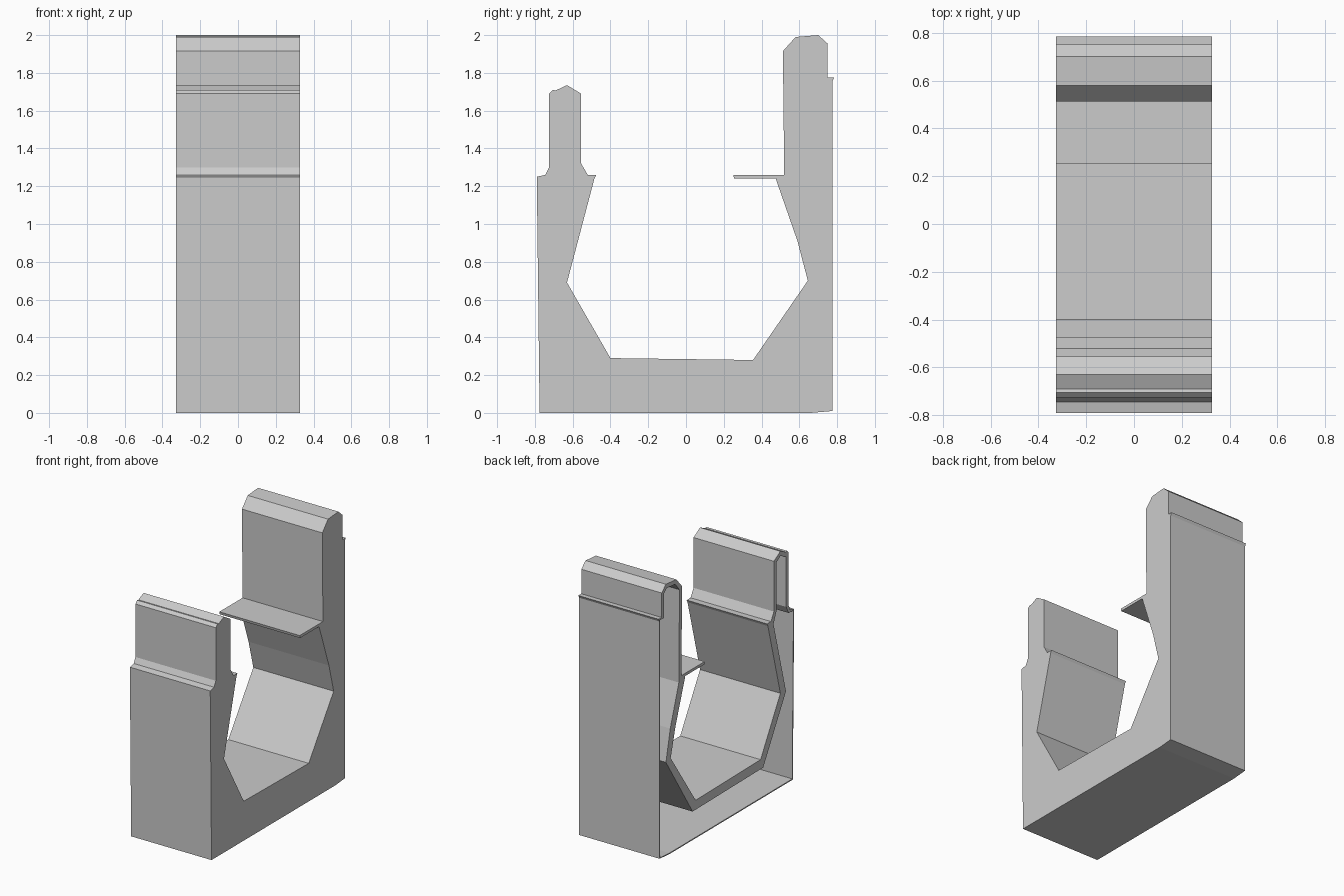
import bpy, bmesh


def prism(name, profile, x0, x1):
    """Extrude a (y, z) profile along x."""
    bm = bmesh.new()
    face = bm.faces.new([bm.verts.new((x0, y, z)) for y, z in profile])
    ext = bmesh.ops.extrude_face_region(bm, geom=[face])
    verts = [g for g in ext["geom"] if isinstance(g, bmesh.types.BMVert)]
    bmesh.ops.translate(bm, verts=verts, vec=(x1 - x0, 0, 0))
    bmesh.ops.recalc_face_normals(bm, faces=bm.faces)
    mesh = bpy.data.meshes.new(name)
    bm.to_mesh(mesh)
    bm.free()
    ob = bpy.data.objects.new(name, mesh)
    bpy.context.collection.objects.link(ob)
    return ob


HALF = 0.327

# Outer outline: base, tall rear post, shelf, cradle, short front post
outline = [
    (-0.775, 0), (0.66, 0), (0.775, 0.01), (0.775, 1.755), (0.785, 1.775),
    (0.75, 1.775), (0.75, 1.955), (0.70, 2.0), (0.58, 1.99), (0.513, 1.915),
    (0.52, 1.26), (0.25, 1.26), (0.255, 1.24), (0.475, 1.24), (0.59, 0.91),
    (0.645, 0.70), (0.355, 0.28), (-0.40, 0.29), (-0.63, 0.69),
    (-0.485, 1.24), (-0.475, 1.26), (-0.52, 1.26), (-0.555, 1.32),
    (-0.555, 1.69), (-0.63, 1.735), (-0.69, 1.707), (-0.705, 1.71),
    (-0.725, 1.69), (-0.725, 1.30), (-0.745, 1.26), (-0.79, 1.25),
]

# Hollow inside, open towards -x; leaves a thick cradle rim and thin walls
cavity = [
    (-0.768, 0.008), (0.66, 0.008), (0.768, 0.016), (0.768, 1.762),
    (0.722, 1.762), (0.722, 1.94), (0.69, 1.968), (0.593, 1.96),
    (0.543, 1.90), (0.55, 1.22), (0.65, 0.92), (0.70, 0.69), (0.39, 0.21),
    (-0.43, 0.22), (-0.695, 0.68), (-0.55, 1.23), (-0.583, 1.31),
    (-0.583, 1.67), (-0.63, 1.70), (-0.697, 1.67), (-0.697, 1.30),
    (-0.725, 1.245), (-0.782, 1.24),
]

clip = prism("clip_body", outline, -HALF, HALF)
cutter = prism("cavity_cutter", cavity, -HALF - 0.05, HALF - 0.008)
cutter.hide_render = True

# Cut the hollow and bake it in
mod = clip.modifiers.new("hollow", 'BOOLEAN')
mod.operation = 'DIFFERENCE'
mod.solver = 'EXACT'
mod.object = cutter
bpy.context.view_layer.objects.active = clip
bpy.ops.object.modifier_apply(modifier=mod.name)
bpy.data.objects.remove(cutter)
